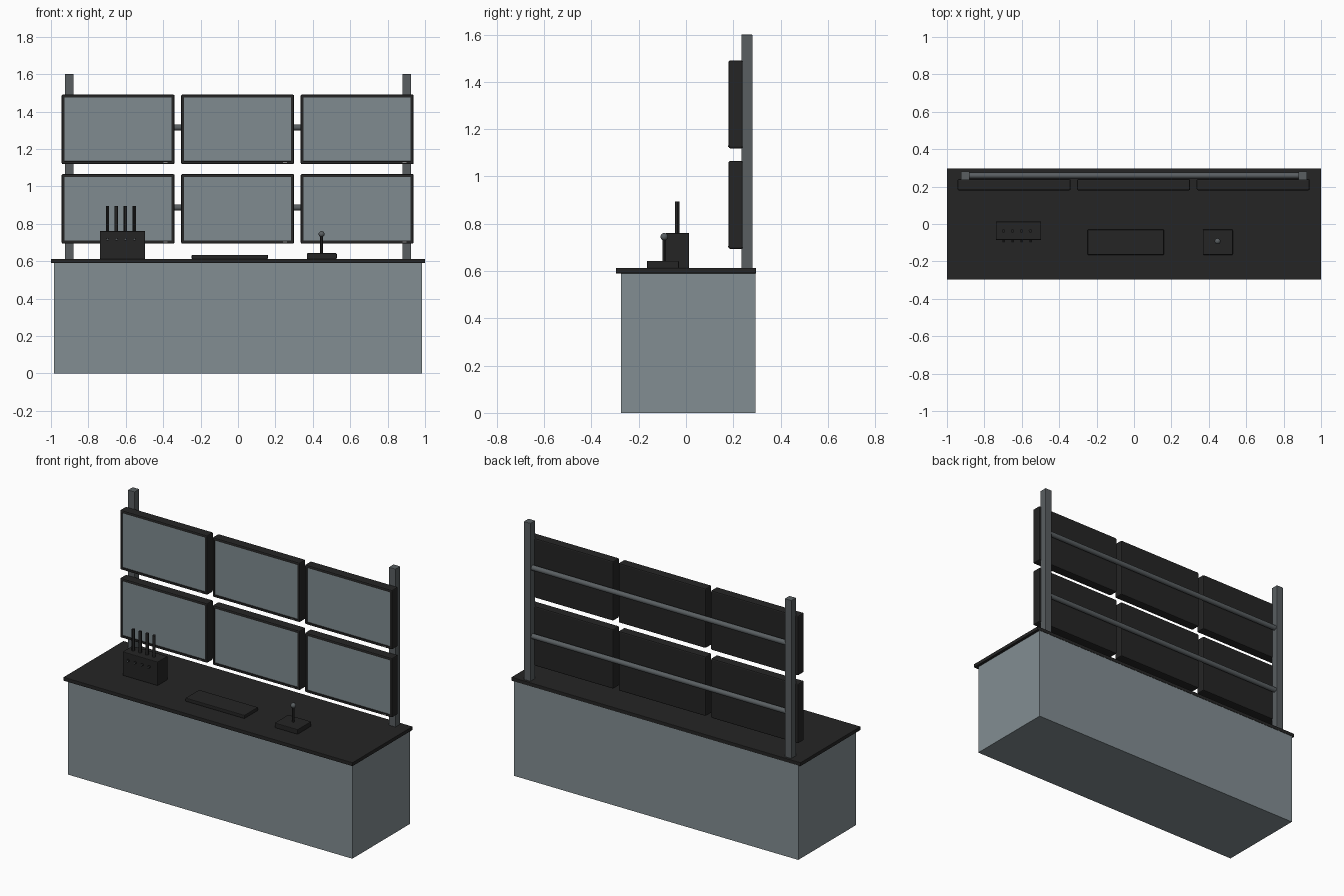
import bpy
import bmesh
from mathutils import Vector, Matrix

default = bpy.data.objects.get("Cube")
if default:
    bpy.data.objects.remove(default, do_unlink=True)


def material(name, colour):
    mat = bpy.data.materials.new(name)
    mat.use_nodes = True
    mat.diffuse_color = (*colour, 1)
    mat.node_tree.nodes["Principled BSDF"].inputs["Base Color"].default_value = (*colour, 1)
    return mat


GREY = material("cabinet grey", (0.225, 0.27, 0.29))
GLASS = material("screen grey", (0.215, 0.26, 0.28))
BLACK = material("matte black", (0.018, 0.018, 0.018))
STEEL = material("frame steel", (0.10, 0.113, 0.12))
LIGHT = material("small lamp grey", (0.25, 0.25, 0.25))


def finish(bm, name, *mats):
    mesh = bpy.data.meshes.new(name)
    bm.to_mesh(mesh)
    bm.free()
    for mat in mats:
        mesh.materials.append(mat)
    obj = bpy.data.objects.new(name, mesh)
    bpy.context.collection.objects.link(obj)
    return obj


def box_mesh(lo, hi, bevel=0):
    lo, hi = Vector(lo), Vector(hi)
    bm = bmesh.new()
    bmesh.ops.create_cube(bm, size=1)
    bmesh.ops.scale(bm, vec=hi - lo, verts=bm.verts)
    bmesh.ops.translate(bm, vec=(lo + hi) / 2, verts=bm.verts)
    if bevel:
        bmesh.ops.bevel(bm, geom=bm.edges[:], offset=bevel, segments=2, profile=0.5, affect='EDGES')
    return bm


def box(name, lo, hi, mat, bevel=0):
    return finish(box_mesh(lo, hi, bevel), name, mat)


def smooth(obj):
    bpy.ops.object.select_all(action='DESELECT')
    obj.select_set(True)
    bpy.context.view_layer.objects.active = obj
    bpy.ops.object.shade_smooth_by_angle()
    return obj


def rod(name, start, end, radius, mat, sides=16):
    start, end = Vector(start), Vector(end)
    axis = end - start
    bm = bmesh.new()
    turn = Vector((0, 0, 1)).rotation_difference(axis).to_matrix().to_4x4()
    bmesh.ops.create_cone(bm, cap_ends=True, segments=sides, radius1=radius, radius2=radius,
                          depth=axis.length, matrix=Matrix.Translation((start + end) / 2) @ turn)
    return smooth(finish(bm, name, mat))


# Desk
box("cabinet", (-0.983, -0.275, 0), (0.983, 0.295, 0.592), GREY)
box("desk_top", (-1, -0.297, 0.59), (1, 0.297, 0.613), BLACK, 0.003)

# Rack behind the monitors
for side, x in (("right", -0.902), ("left", 0.902)):
    box(side + "_post", (x - 0.023, 0.234, 0.61), (x + 0.023, 0.281, 1.6), STEEL, 0.002)
for level, z in (("lower", 0.887), ("upper", 1.315)):
    rod(level + "_rail", (-0.9, 0.259, z), (0.9, 0.259, z), 0.016, STEEL)


# Monitors with a recessed screen and a small lamp on the lower frame
def monitor(name, x, z):
    bm = box_mesh((x - 0.302, 0.18, z - 0.186), (x + 0.302, 0.24, z + 0.186), 0.007)
    bm.normal_update()
    front = max((f for f in bm.faces if f.normal.y < -0.9), key=lambda f: f.calc_area())
    bmesh.ops.inset_region(bm, faces=[front], thickness=0.012)
    bmesh.ops.inset_region(bm, faces=[front], thickness=0.001, depth=-0.005)
    front.material_index = 1
    finish(bm, name, BLACK, GLASS)
    box(name + "_lamp", (x + 0.243, 0.177, z - 0.180), (x + 0.264, 0.182, z - 0.174), LIGHT)


for column, x in (("right", -0.641), ("centre", -0.002), ("left", 0.637)):
    for row, z in (("lower", 0.88), ("upper", 1.305)):
        monitor(row + "_" + column + "_monitor", x, z)

# Radio unit with four aerials and four knobs
box("radio_box", (-0.739, -0.085, 0.612), (-0.496, 0.013, 0.761), BLACK, 0.004)
for i in range(4):
    x = -0.698 + i * 0.048
    rod(f"aerial_{i + 1}", (x, -0.037, 0.755), (x, -0.037, 0.895), 0.009, BLACK, 12)
    rod(f"knob_{i + 1}", (x, -0.08, 0.717), (x, -0.096, 0.717), 0.008, BLACK, 12)
    rod(f"knob_cap_{i + 1}", (x, -0.094, 0.717), (x, -0.098, 0.717), 0.005, STEEL, 12)

# Keyboard
box("keyboard", (-0.248, -0.165, 0.612), (0.16, -0.03, 0.634), BLACK, 0.004)

# Desk microphone
box("microphone_base", (0.368, -0.165, 0.612), (0.528, -0.03, 0.643), BLACK, 0.004)
rod("microphone_stem", (0.447, -0.092, 0.64), (0.447, -0.092, 0.74), 0.008, BLACK, 12)
ball = bmesh.new()
bmesh.ops.create_uvsphere(ball, u_segments=16, v_segments=10, radius=0.016,
                          matrix=Matrix.Translation((0.447, -0.092, 0.745)))
smooth(finish(ball, "microphone_head", STEEL))
